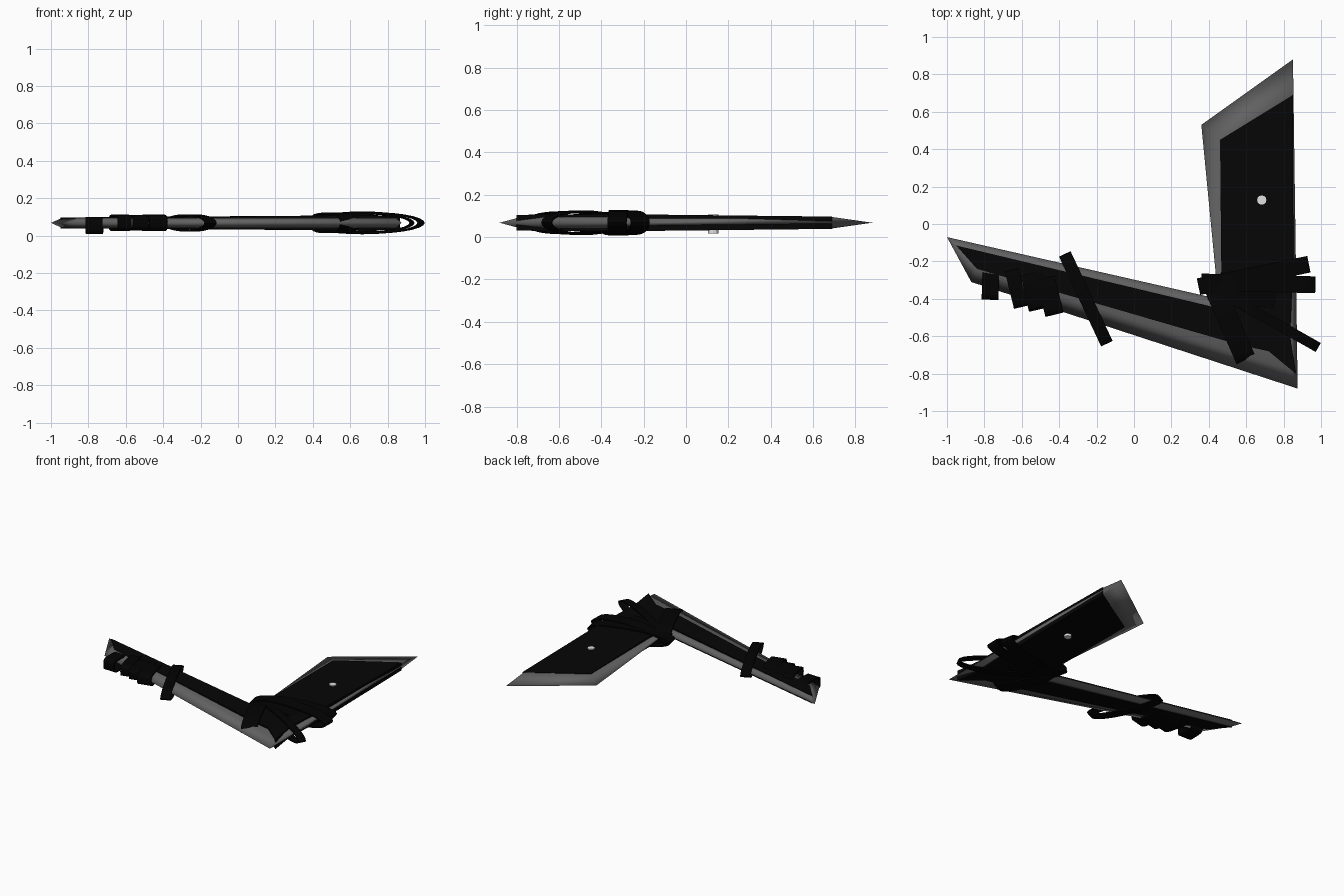
import bpy, bmesh, math
from mathutils import Vector

cube = bpy.data.objects.get("Cube")
if cube:
    bpy.data.objects.remove(cube, do_unlink=True)

MID = 0.068  # height of the blade's middle plane


def material(name, value):
    m = bpy.data.materials.new(name)
    m.use_nodes = True
    color = (value, value, value, 1)
    m.diffuse_color = color
    m.node_tree.nodes["Principled BSDF"].inputs["Base Color"].default_value = color
    return m


steel = material("grey steel", 0.12)
black = material("black plate", 0.0018)
cloth = material("black cloth", 0.0008)
silver = material("pale silver", 0.75)


def finish(bm, name, mat, smooth):
    bmesh.ops.recalc_face_normals(bm, faces=bm.faces[:])
    mesh = bpy.data.meshes.new(name)
    bm.to_mesh(mesh)
    bm.free()
    mesh.materials.append(mat)
    for p in mesh.polygons:
        p.use_smooth = smooth
    ob = bpy.data.objects.new(name, mesh)
    bpy.context.collection.objects.link(ob)


def loft(name, rings, mat, smooth):
    """Stack of rings with the same point count, capped at both ends."""
    bm = bmesh.new()
    loops = [[bm.verts.new(p) for p in ring] for ring in rings]
    n = len(loops[0])
    for a, b in zip(loops, loops[1:]):
        for i in range(n):
            j = (i + 1) % n
            bm.faces.new((a[i], a[j], b[j], b[i]))
    caps = [bm.faces.new(loops[0]), bm.faces.new(loops[-1])]
    bm.normal_update()
    bmesh.ops.triangulate(bm, faces=caps, ngon_method='EAR_CLIP')
    finish(bm, name, mat, smooth)


# Bent blade: a sharp outer edge between two flat faces
edge = [(-1, -.07), (-.87, -.31), (.875, -.88), (.85, .88), (.36, .53), (.45, -.40)]
face = [(-.94, -.12), (-.84, -.24), (.845, -.78), (.842, .69), (.46, .45), (.47, -.45)]
rim = [(x, y, MID) for x, y in edge]
rings = [[(x, y, MID + s * 0.027) for x, y in face] for s in (-1, 1)]
loft("blade", [rings[0], rim, rings[1]], steel, True)

# Dark inlay, thickest around the elbow and thinner toward both tips
inlay = [(-.95, -.115), (-.84, -.24), (.56, -.645), (.72, -.68), (.865, -.80),
         (.835, -.6), (.852, -.2), (.85, .69), (.46, .45), (.467, -.25), (.45, -.45)]


def half_thickness(x, y):
    return max(0.029, 0.042 - 0.012 * math.hypot(x - 0.7, y + 0.4))


loft("inlay_plate",
     [[(x, y, MID + s * half_thickness(x, y)) for x, y in inlay] for s in (-1, 1)],
     black, False)

# Silver pin through the blade, longer on the underside
bm = bmesh.new()
bmesh.ops.create_cone(bm, cap_ends=True, segments=12, radius1=0.025, radius2=0.025, depth=0.09)
bmesh.ops.translate(bm, verts=bm.verts[:], vec=(0.683, 0.128, 0.063))
finish(bm, "pin", silver, False)


def band(name, start, end, width, height, power=2.0, lift=0.0):
    """Cloth loop around the blade, from start to end as seen from above."""
    a, b = Vector(start), Vector(end)
    mid, half = (a + b) / 2, (b - a).length / 2
    along = (b - a).normalized()
    side = Vector((-along.y, along.x)) * width / 2
    n = 28
    bm = bmesh.new()
    section = []
    for i in range(n):
        t = math.tau * i / n
        c, s = math.cos(t), math.sin(t)
        u = math.copysign(abs(c) ** (2 / power), c)
        v = math.copysign(abs(s) ** (2 / power), s)
        corners = []
        for k, thick in ((-1, 0), (1, 0), (1, 0.01), (-1, 0.01)):
            p = mid + along * u * (half - thick) + side * k
            corners.append(bm.verts.new((p.x, p.y, MID + lift + v * (height - thick))))
        section.append(corners)
    for i in range(n):
        p, q = section[i], section[(i + 1) % n]
        for k in range(4):
            m = (k + 1) % 4
            bm.faces.new((p[k], p[m], q[m], q[k]))
    finish(bm, name, cloth, False)


# Straps around the elbow
band("elbow_strap_wide", (.36, -.31), (.97, -.325), .09, .061)
band("elbow_strap_tilted", (.345, -.335), (.935, -.215), .09, .057)
band("elbow_strap_long", (.40, -.33), (.985, -.66), .055, .058)
band("elbow_strap_cross", (.43, -.34), (.60, -.73), .11, .055, 2.6)
band("elbow_strap_inner", (.40, -.36), (.80, -.41), .1, .05, 2.6)

# Loose strap on the long arm
band("arm_strap_loose", (-.37, -.16), (-.145, -.64), .068, .046)

# Tight grip wraps near the arm tip
band("grip_wrap_tip", (-.765, -.25), (-.77, -.405), .09, .046, 4, -.014)
band("grip_wrap_outer", (-.655, -.24), (-.605, -.445), .075, .044, 4)
band("grip_wrap_middle", (-.565, -.26), (-.52, -.46), .085, .042, 4)
band("grip_wrap_inner", (-.475, -.28), (-.425, -.485), .1, .044, 4)
band("grip_wrap_filler", (-.55, -.26), (-.48, -.42), .12, .04, 4)
